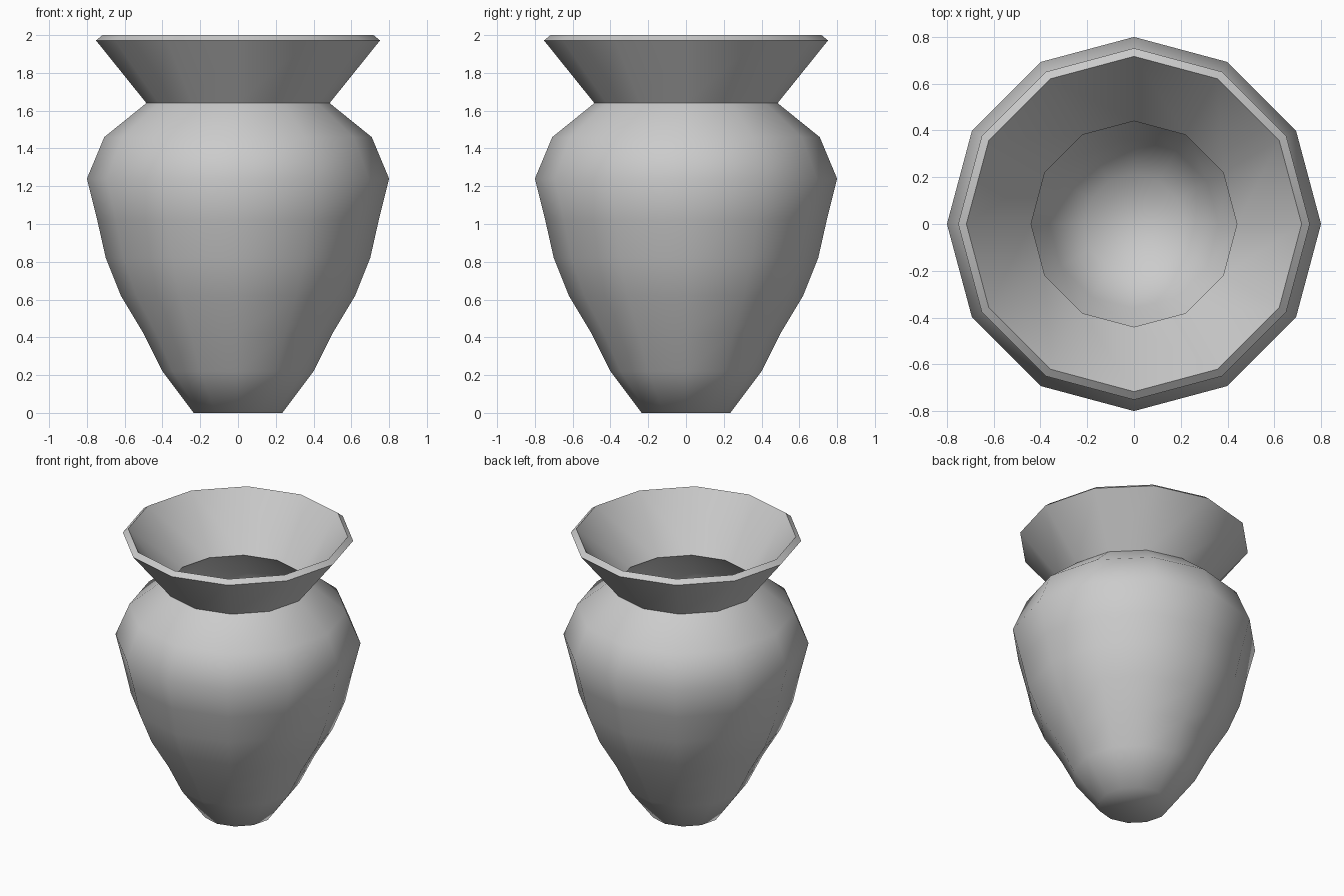
import bpy, bmesh, math

if "Cube" in bpy.data.objects:
    bpy.data.objects.remove(bpy.data.objects["Cube"])

SIDES = 12
# Outer profile (radius, height), foot to lip
PROFILE = [(0.235, 0), (0.40, 0.22), (0.50, 0.42), (0.62, 0.62), (0.70, 0.82),
           (0.745, 1.02), (0.80, 1.24), (0.708, 1.46), (0.485, 1.64), (0.752, 1.972)]

# Lathe the outer skin
bm = bmesh.new()
rings = [[bm.verts.new((r * math.cos(math.tau * i / SIDES),
                        r * math.sin(math.tau * i / SIDES), z))
          for i in range(SIDES)] for r, z in PROFILE]
for low, high in zip(rings, rings[1:]):
    for i in range(SIDES):
        j = (i + 1) % SIDES
        bm.faces.new((low[i], low[j], high[j], high[i]))

# Closed foot
bm.faces.new(rings[0][::-1])

mesh = bpy.data.meshes.new("vase")
bm.to_mesh(mesh)
bm.free()
vase = bpy.data.objects.new("vase", mesh)
bpy.context.collection.objects.link(vase)
bpy.context.view_layer.objects.active = vase
vase.select_set(True)

# Wall thickness inwards, giving the slanted lip
wall = vase.modifiers.new("wall", 'SOLIDIFY')
wall.thickness = 0.045
wall.offset = -1
bpy.ops.object.modifier_apply(modifier=wall.name)

# Smooth body, crisp neck and lip
bpy.ops.object.shade_smooth_by_angle(angle=math.radians(60))
